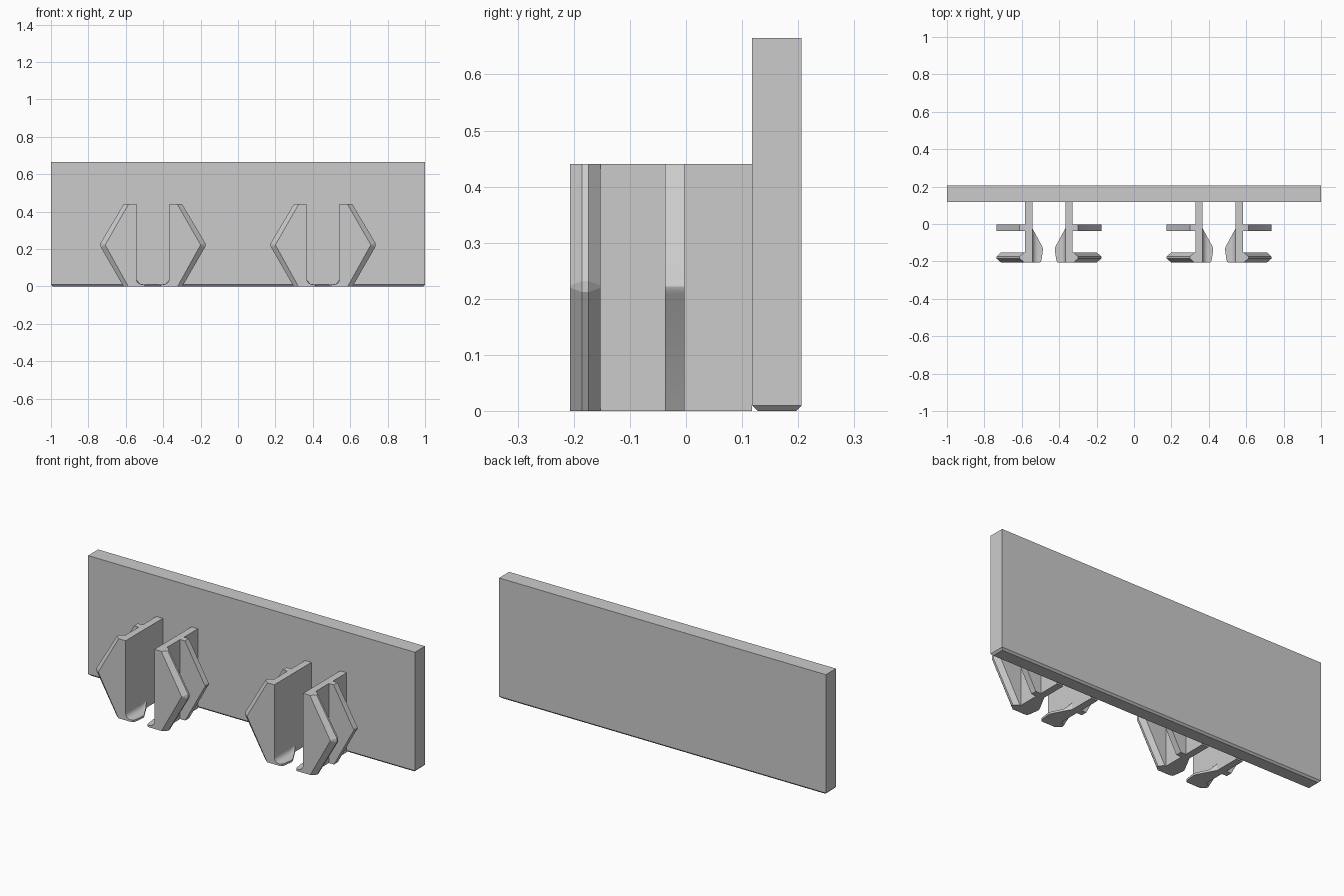
import bpy, bmesh, math

if "Cube" in bpy.data.objects:
    bpy.data.objects.remove(bpy.data.objects["Cube"])

grey = bpy.data.materials.new("light_grey")
grey.diffuse_color = (0.6, 0.6, 0.6, 1)
grey.use_nodes = True
grey.node_tree.nodes["Principled BSDF"].inputs["Base Color"].default_value = grey.diffuse_color


def loft(name, rings, smooth=False):
    """Skin a list of equal-length point rings and cap both ends."""
    bm = bmesh.new()
    vs = [[bm.verts.new(p) for p in ring] for ring in rings]
    n = len(vs[0])
    for a, b in zip(vs, vs[1:]):
        for i in range(n):
            j = (i + 1) % n
            bm.faces.new((a[i], a[j], b[j], b[i]))
    bm.faces.new(vs[0])
    bm.faces.new(vs[-1])
    bmesh.ops.remove_doubles(bm, verts=bm.verts, dist=1e-5)
    bmesh.ops.recalc_face_normals(bm, faces=bm.faces)
    mesh = bpy.data.meshes.new(name)
    bm.to_mesh(mesh)
    bm.free()
    mesh.materials.append(grey)
    obj = bpy.data.objects.new(name, mesh)
    bpy.context.collection.objects.link(obj)
    if smooth:
        bpy.ops.object.select_all(action='DESELECT')
        obj.select_set(True)
        bpy.context.view_layer.objects.active = obj
        bpy.ops.object.shade_smooth_by_angle(angle=math.radians(30))
    return obj


def rect(x0, x1, y0, y1, z):
    return [(x0, y0, z), (x1, y0, z), (x1, y1, z), (x0, y1, z)]


# Back plate with a chamfered lower rim
C = 0.01
loft("back_plate", [rect(-1 + C, 1 - C, 0.118 + C, 0.206 - C, 0),
                    rect(-1, 1, 0.118, 0.206, C),
                    rect(-1, 1, 0.118, 0.206, 0.665)])

H, INNER, OUTER = 0.44, 0.088, 0.127   # clip height, wall faces
PEAK_Z, FOOT, R = 0.222, 0.011, 0.03   # flange peak, foot thickness, fillet


def foot_height(x):
    d = INNER - x
    return FOOT + (R - math.sqrt(R * R - (R - d) ** 2) if d < R else 0)


# Foot outline: depth and inner reach
FOOT_EDGE = [(-0.207, 0.052), (-0.203, 0.044), (-0.19, 0.039), (-0.14, 0.032),
             (-0.128, 0.033), (-0.115, 0.038), (-0.09, 0.052),
             (-0.06, 0.068), (-0.025, 0.0875)]


def clip_half(tag, cx, s):
    def P(x, y, z):
        return (cx + s * x, y, z)

    # Upright wall
    loft("clip_wall_" + tag, [[P(x, y, z) for x, y, _ in rect(INNER, OUTER, -0.207, 0.118, 0)]
                              for z in (0, H)])

    # Angled flanges, front one with bevelled rim
    def flange_ring(y, inset, flat):
        out = [(0.158, 0), (0.28, PEAK_Z - flat), (0.28, PEAK_Z + flat), (0.156, H)]
        if flat > 0.011:   # rounded peak
            out[1:3] = [(0.272, PEAK_Z - flat), (0.278, PEAK_Z - flat / 2), (0.28, PEAK_Z),
                        (0.278, PEAK_Z + flat / 2), (0.272, PEAK_Z + flat)]
        return ([P(OUTER, y, 0)] + [P(x - inset, y, z) for x, z in out] + [P(OUTER, y, H)])

    loft("front_flange_" + tag, [flange_ring(-0.207, 0.026, 0.002),
                                 flange_ring(-0.185, 0, 0.01),
                                 flange_ring(-0.174, 0, 0.01),
                                 flange_ring(-0.152, 0.024, 0.002)])
    loft("middle_flange_" + tag, [flange_ring(-0.037, 0, 0.014),
                                  flange_ring(-0.003, 0, 0.014)], True)

    # Inward foot blending into the wall
    rings = []
    for y, reach in FOOT_EDGE:
        ring = [P(INNER, y, 0), P(reach, y, 0)]
        for i in range(13):
            x = reach + (INNER - reach) * (1 - (1 - i / 12) ** 1.6)
            ring.append(P(x, y, foot_height(x)))
        rings.append(ring)
    loft("clip_foot_" + tag, rings, True)


for side, cx in (("left", -0.455), ("right", 0.455)):
    for half, s in (("a", -1), ("b", 1)):
        clip_half(side + "_" + half, cx, s)
